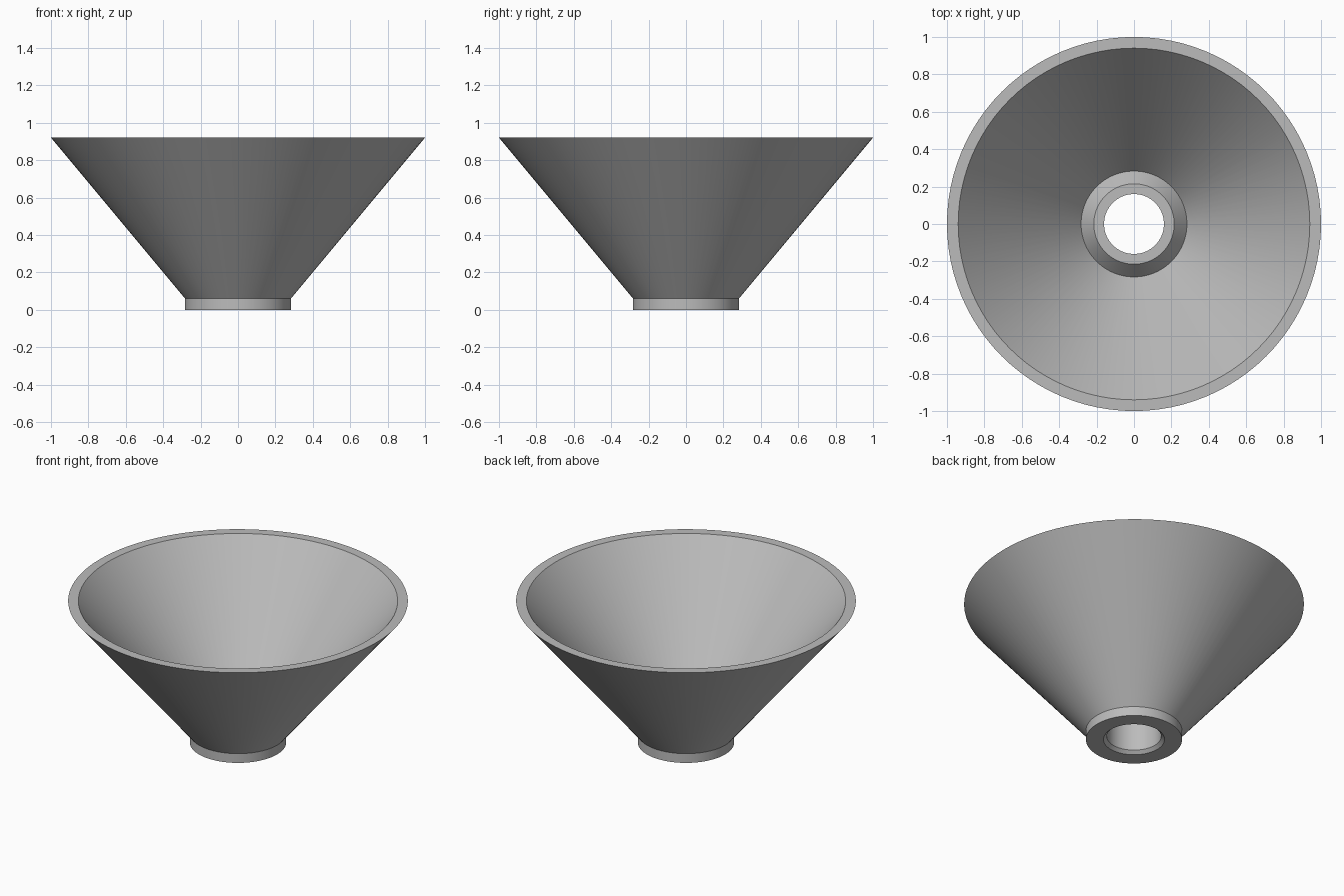
import bpy, bmesh, math

cube = bpy.data.objects.get("Cube")
if cube:
    bpy.data.objects.remove(cube, do_unlink=True)

SEGMENTS = 96

# Plain grey body colour
grey = bpy.data.materials.new("plain_grey")
grey.use_nodes = True
colour = (0.5, 0.5, 0.5, 1)
grey.diffuse_color = colour
grey.node_tree.nodes["Principled BSDF"].inputs["Base Color"].default_value = colour


def lathe(name, profile, material):
    """Revolve a closed (radius, height) profile around the z axis."""
    bm = bmesh.new()
    rings = []
    for i in range(SEGMENTS):
        a = 2 * math.pi * i / SEGMENTS
        rings.append([bm.verts.new((r * math.cos(a), r * math.sin(a), z))
                      for r, z in profile])
    for i, ring in enumerate(rings):
        after = rings[(i + 1) % SEGMENTS]
        for j in range(len(profile)):
            k = (j + 1) % len(profile)
            bm.faces.new((ring[j], after[j], after[k], ring[k]))
    bmesh.ops.recalc_face_normals(bm, faces=bm.faces)
    mesh = bpy.data.meshes.new(name)
    bm.to_mesh(mesh)
    bm.free()
    mesh.materials.append(material)
    obj = bpy.data.objects.new(name, mesh)
    bpy.context.collection.objects.link(obj)
    bpy.ops.object.select_all(action="DESELECT")
    obj.select_set(True)
    bpy.context.view_layer.objects.active = obj
    bpy.ops.object.shade_smooth_by_angle(angle=math.radians(20))
    return obj


# Flared bowl with a base collar, a raised tapered hub and a chamfered bore
lathe("conical_bowl", [
    (0.18, 0), (0.283, 0),          # underside of the collar
    (0.283, 0.06), (1, 0.92),       # collar side and outer wall
    (0.94, 0.92), (0.283, 0.13),    # rim and inner wall
    (0.215, 0.21), (0.16, 0.21),    # hub slope and hub top
    (0.16, 0.02),                   # bore down to its chamfer
], grey)
